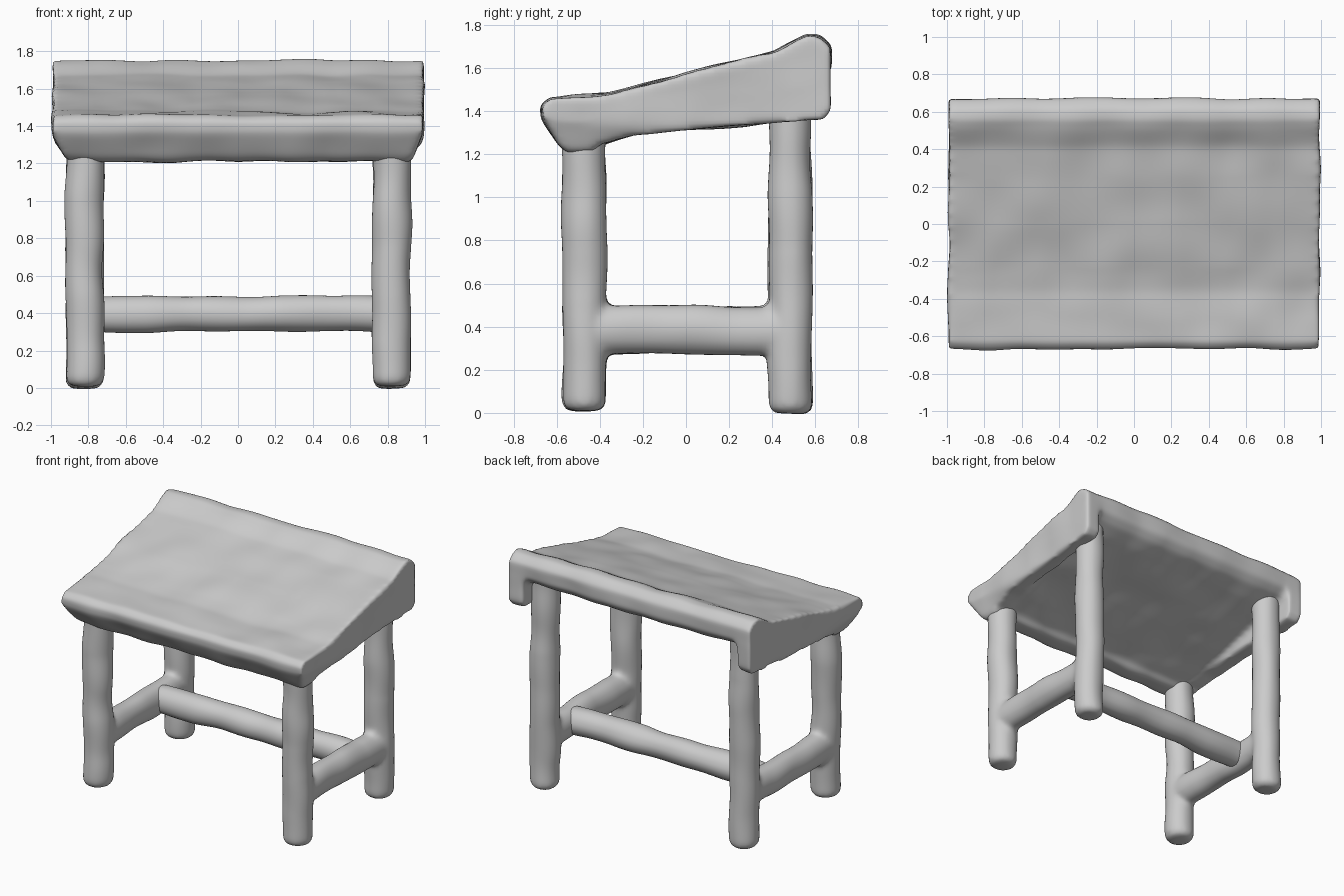
import bpy, bmesh
from mathutils import Vector, noise

cube = bpy.data.objects.get("Cube")
if cube:
    bpy.data.objects.remove(cube, do_unlink=True)

# One plain clay colour
GREY = (0.6, 0.6, 0.6, 1)
clay = bpy.data.materials.new("plain_grey")
clay.use_nodes = True
clay.diffuse_color = GREY
clay.node_tree.nodes["Principled BSDF"].inputs["Base Color"].default_value = GREY


def finish(name, bm, wobble=0.014, rounding=8):
    """Fuse overlapping solids into one soft, hand-carved looking part."""
    bmesh.ops.recalc_face_normals(bm, faces=bm.faces)
    mesh = bpy.data.meshes.new(name)
    bm.to_mesh(mesh)
    bm.free()
    obj = bpy.data.objects.new(name, mesh)
    bpy.context.collection.objects.link(obj)
    bpy.ops.object.select_all(action="DESELECT")
    obj.select_set(True)
    bpy.context.view_layer.objects.active = obj

    remesh = obj.modifiers.new("remesh", "REMESH")
    remesh.mode = "VOXEL"
    remesh.voxel_size = 0.018
    smooth = obj.modifiers.new("soften", "SMOOTH")
    smooth.factor = 0.5
    smooth.iterations = rounding
    for modifier in ("remesh", "soften"):
        bpy.ops.object.modifier_apply(modifier=modifier)

    # Gentle uneven surface
    verts = obj.data.vertices
    normals = [v.normal.copy() for v in verts]
    for v, n in zip(verts, normals):
        v.co += n * noise.noise(v.co * 4) * wobble
    obj.data.materials.clear()
    obj.data.materials.append(clay)
    bpy.ops.object.shade_smooth()


def add_prism(bm, profile, x0, x1):
    """Extrude a (y, z) profile along x."""
    face = bm.faces.new([bm.verts.new((x0, y, z)) for y, z in profile])
    ext = bmesh.ops.extrude_face_region(bm, geom=[face])["geom"]
    moved = [g for g in ext if isinstance(g, bmesh.types.BMVert)]
    bmesh.ops.translate(bm, verts=moved, vec=(x1 - x0, 0, 0))


def add_log(bm, start, end, radius, stretch=1.0):
    """Round-ended pole between two points; stretch makes it taller in z."""
    a, b = Vector(start), Vector(end)
    verts = bmesh.ops.create_cone(bm, cap_ends=True, segments=24, radius1=radius,
                                  radius2=radius, depth=(b - a).length)["verts"]
    turn = Vector((0, 0, 1)).rotation_difference(b - a).to_matrix()
    bmesh.ops.rotate(bm, verts=verts, matrix=turn)
    bmesh.ops.scale(bm, verts=verts, vec=(1, 1, stretch))
    bmesh.ops.translate(bm, verts=verts, vec=(a + b) / 2)
    caps = {f for v in verts for f in v.link_faces if len(f.verts) > 4}
    rims = {e for f in caps for e in f.edges}
    bmesh.ops.bevel(bm, geom=list(rims), offset=0.045, segments=3,
                    profile=0.5, affect="EDGES")


# Desk case: sloping board with a ridge along the back, deepening to the front
case = bmesh.new()
slope = [(-0.675, 1.425), (-0.635, 1.462), (-0.36, 1.478), (0, 1.575), (0.41, 1.675),
         (0.5, 1.725), (0.56, 1.75), (0.62, 1.745), (0.67, 1.7)]
underside = [(0.665, 1.59), (0.61, 1.54), (0.5, 1.5), (-0.4, 1.25),
             (-0.43, 1.21), (-0.55, 1.21), (-0.585, 1.24), (-0.665, 1.36)]
add_prism(case, slope + underside, -0.993, 0.993)

# Wedge-shaped side panels
panel_bottom = [(0.67, 1.41), (0.64, 1.36), (0.35, 1.335), (0, 1.312), (-0.25, 1.285),
                (-0.36, 1.25), (-0.53, 1.22), (-0.585, 1.24), (-0.665, 1.36)]
for s in (1, -1):
    add_prism(case, slope + panel_bottom, s * 0.87, s * 0.993)

# Draw the case in at its lower ends
for v in case.verts:
    if v.co.z < 1.33:
        v.co.x *= 1 - (1.33 - v.co.z) * 0.6
finish("desk_case", case)

# Legs joined by a side rail on each side
LEG_X, FRONT_Y, BACK_Y = 0.82, -0.472, 0.482
for side, s in (("left", 1), ("right", -1)):
    x = s * LEG_X
    frame = bmesh.new()
    add_log(frame, (x, FRONT_Y, 0.008), (x, FRONT_Y, 1.4), 0.104)
    add_log(frame, (x, BACK_Y, -0.004), (x, BACK_Y, 1.62), 0.104)
    add_log(frame, (x, FRONT_Y, 0.385), (x, BACK_Y, 0.385), 0.094, 1.22)
    finish(side + "_legs_and_rail", frame)

# Long rail joining the side rails towards the back
rail = bmesh.new()
add_log(rail, (-LEG_X, 0.21, 0.395), (LEG_X, 0.21, 0.395), 0.098)
finish("cross_rail", rail)
